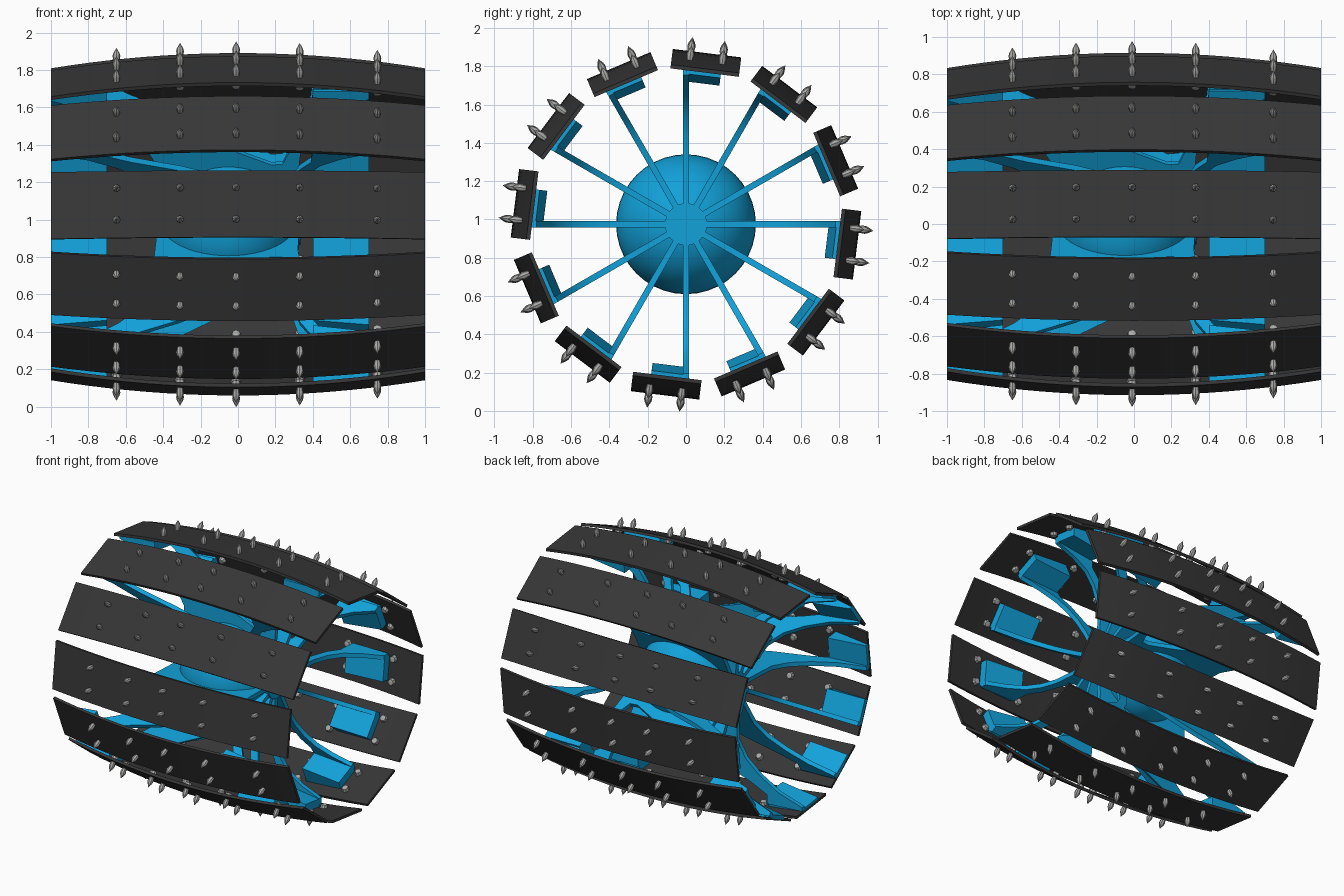
import bpy, bmesh, math
from mathutils import Matrix

if "Cube" in bpy.data.objects:
    bpy.data.objects.remove(bpy.data.objects["Cube"], do_unlink=True)

CENTRE_Z = 0.975
COUNT = 12
TILT = math.radians(-7)      # treads sit slightly ahead of their spokes


def material(name, colour):
    m = bpy.data.materials.new(name)
    m.use_nodes = True
    m.diffuse_color = (*colour, 1)
    m.node_tree.nodes["Principled BSDF"].inputs["Base Color"].default_value = (*colour, 1)
    return m


BLACK = material("dark_rubber", (0.038, 0.038, 0.038))
BLUE = material("blue_paint", (0.006, 0.36, 0.7))
STEEL = material("grey_steel", (0.4, 0.4, 0.39))


def to_mesh(bm, name, mat):
    bmesh.ops.recalc_face_normals(bm, faces=bm.faces)
    mesh = bpy.data.meshes.new(name)
    bm.to_mesh(mesh)
    bm.free()
    mesh.materials.append(mat)
    return mesh


def extrude_profile(bm, points, y0, y1):
    """Extrude an outline of (x, radius) points across the width."""
    face = bm.faces.new([bm.verts.new((x, y0, r)) for x, r in points])
    new = bmesh.ops.extrude_face_region(bm, geom=[face])["geom"]
    verts = [v for v in new if isinstance(v, bmesh.types.BMVert)]
    bmesh.ops.translate(bm, verts=verts, vec=(0, y1 - y0, 0))


def place(mesh, name, angle=0.0, smooth=True):
    ob = bpy.data.objects.new(name, mesh)
    bpy.context.collection.objects.link(ob)
    ob.location.z = CENTRE_Z
    ob.rotation_euler.x = angle
    if smooth:
        bpy.ops.object.select_all(action='DESELECT')
        ob.select_set(True)
        bpy.context.view_layer.objects.active = ob
        bpy.ops.object.shade_smooth_by_angle(angle=math.radians(30))
    return ob


def ring(mesh, name, offset):
    for k in range(COUNT):
        place(mesh, f"{name}_{k + 1}", offset + k * math.tau / COUNT, smooth=(k == 0))


def tread_radius(x):
    return 0.9 - 0.082 * x * x


# Barrel-curved tread plate
xs = [-1 + i / 10 for i in range(21)]
outline = [(x, tread_radius(x)) for x in xs]
outline += [(x, tread_radius(x) - 0.02) for x in reversed(xs)]
bm = bmesh.new()
extrude_profile(bm, outline, -0.18, 0.18)
ring(to_mesh(bm, "tread", BLACK), "tread", TILT)

# Steel spikes: inner head, shaft and pointed tip, in two rows per tread
spike_profile = [(0.0, -0.05), (0.022, -0.045), (0.028, -0.02), (0.016, -0.018),
                 (0.016, 0.0), (0.021, 0.03), (0.017, 0.045), (0.0, 0.075)]
SIDES = 8
bm = bmesh.new()
for x in (-0.65, -0.31, -0.01, 0.33, 0.745):
    for y in (-0.085, 0.085):
        base = tread_radius(x)
        rows = []
        for r, h in spike_profile:
            n = SIDES if r else 1
            rows.append([bm.verts.new((x + r * math.cos(j * math.tau / SIDES),
                                       y + r * math.sin(j * math.tau / SIDES),
                                       base + h)) for j in range(n)])
        for a, b in zip(rows, rows[1:]):
            for j in range(SIDES):
                k = (j + 1) % SIDES
                if len(a) == 1:
                    bm.faces.new((a[0], b[j], b[k]))
                elif len(b) == 1:
                    bm.faces.new((a[j], a[k], b[0]))
                else:
                    bm.faces.new((a[j], a[k], b[k], b[j]))
ring(to_mesh(bm, "spikes", STEEL), "spikes", TILT)

# Wedge pads under each tread, one per side
bm = bmesh.new()
for inner, outer in ((0.4, 0.7), (-0.7, -1.0)):
    extrude_profile(bm, [(inner, 0.74), (outer, 0.78),
                         (outer, tread_radius(outer) - 0.01),
                         (inner, tread_radius(inner) - 0.01)], -0.1, 0.085)
ring(to_mesh(bm, "tread_pads", BLUE), "tread_pads", TILT)

# Spoke blade: thin plate with an arm sweeping out to each pad
spoke = [(0.33, 0.05), (0.32, 0.3), (0.335, 0.45), (0.375, 0.56), (0.44, 0.65),
         (0.55, 0.72), (0.7, 0.78), (0.7, 0.83), (0.4, 0.83), (0.39, 0.69),
         (0.33, 0.61), (0.28, 0.47), (0.24, 0.38), (0.18, 0.375), (0.0, 0.45),
         (-0.31, 0.6), (-0.57, 0.69), (-0.7, 0.75), (-0.7, 0.82), (-1.0, 0.8),
         (-1.0, 0.77), (-0.8, 0.71), (-0.64, 0.62), (-0.52, 0.52), (-0.45, 0.4),
         (-0.43, 0.05)]
bm = bmesh.new()
extrude_profile(bm, spoke, -0.016, 0.016)
ring(to_mesh(bm, "spoke", BLUE), "spoke", 0)

# Round hub with a central axle boss
bm = bmesh.new()
bmesh.ops.create_uvsphere(bm, u_segments=40, v_segments=24, radius=0.365,
                          matrix=Matrix.Translation((-0.05, 0, 0))
                          @ Matrix.Rotation(math.pi / 2, 4, 'Y'))
place(to_mesh(bm, "hub", BLUE), "hub")

bm = bmesh.new()
bmesh.ops.create_cone(bm, cap_ends=True, segments=32, radius1=0.11, radius2=0.11, depth=0.77,
                      matrix=Matrix.Translation((-0.05, 0, 0))
                      @ Matrix.Rotation(math.pi / 2, 4, 'Y'))
place(to_mesh(bm, "axle_boss", BLUE), "axle_boss")
